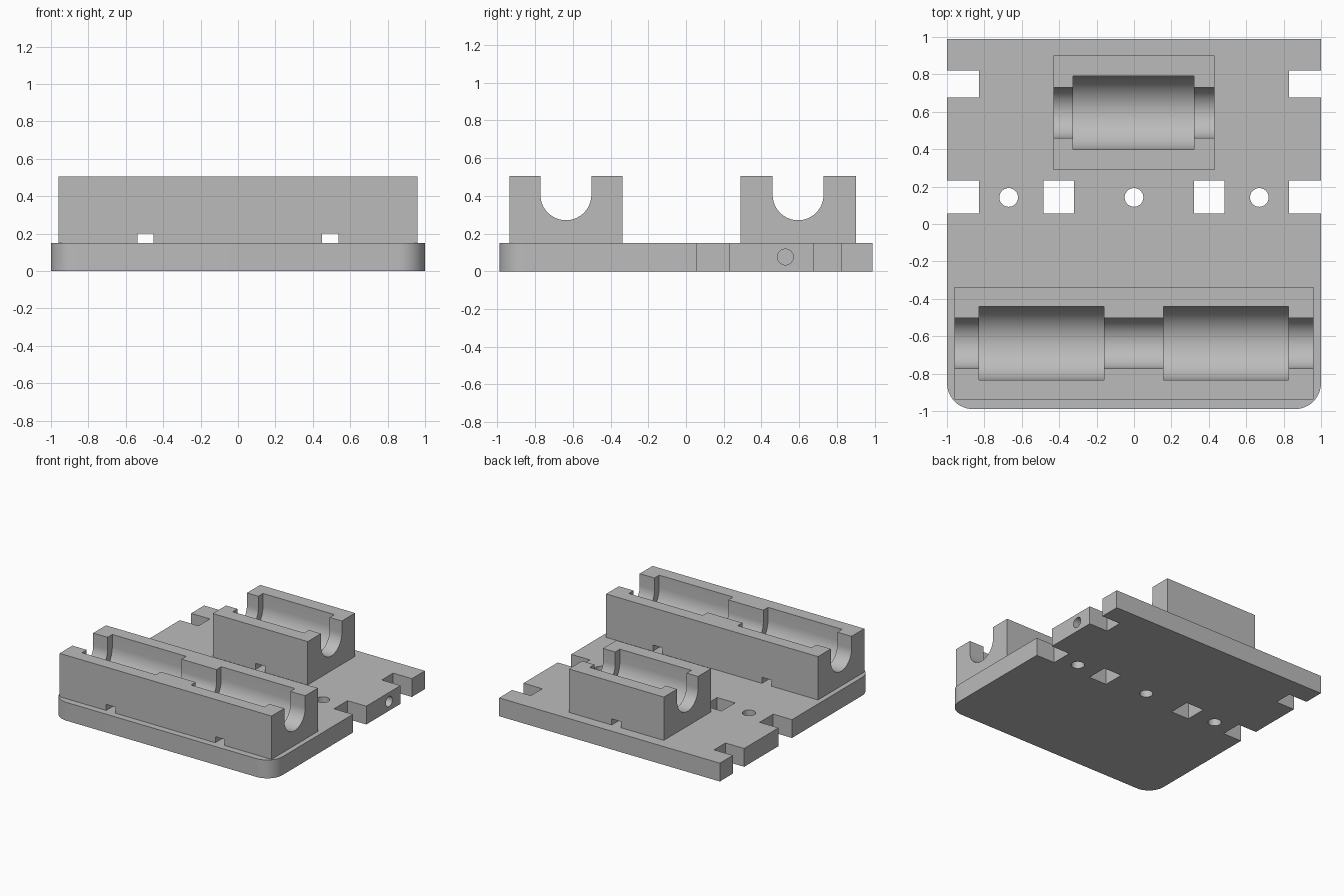
import bpy
import bmesh
from math import cos, sin, pi, radians

if "Cube" in bpy.data.objects:
    bpy.data.objects.remove(bpy.data.objects["Cube"], do_unlink=True)

GREY = (0.5, 0.5, 0.5, 1)
grey = bpy.data.materials.new("plain grey")
grey.use_nodes = True
grey.diffuse_color = GREY
grey.node_tree.nodes["Principled BSDF"].inputs["Base Color"].default_value = GREY

PLATE_TOP, BLOCK_TOP = 0.15, 0.505
HALF_DEPTH = 0.99


def arc(cu, cv, r, start, end, steps):
    """Points on an arc, angles in degrees."""
    angles = [radians(start + (end - start) * i / steps) for i in range(steps + 1)]
    return [(cu + r * cos(a), cv + r * sin(a)) for a in angles]


def rect(u0, u1, v0, v1):
    return [(u0, v0), (u1, v0), (u1, v1), (u0, v1)]


def prism(name, profile, axis, lo, hi):
    """Extrude a 2D profile along one axis between lo and hi."""
    place = {"x": lambda u, v, w: (w, u, v),
             "y": lambda u, v, w: (u, w, v),
             "z": lambda u, v, w: (u, v, w)}[axis]
    bm = bmesh.new()
    ends = [[bm.verts.new(place(u, v, w)) for u, v in profile] for w in (lo, hi)]
    bm.faces.new(ends[0])
    bm.faces.new(ends[1])
    n = len(profile)
    for i in range(n):
        j = (i + 1) % n
        bm.faces.new((ends[0][i], ends[0][j], ends[1][j], ends[1][i]))
    bmesh.ops.recalc_face_normals(bm, faces=bm.faces)
    mesh = bpy.data.meshes.new(name)
    bm.to_mesh(mesh)
    bm.free()
    mesh.materials.append(grey)
    obj = bpy.data.objects.new(name, mesh)
    bpy.context.collection.objects.link(obj)
    return obj


def select(obj):
    bpy.ops.object.select_all(action="DESELECT")
    obj.select_set(True)
    bpy.context.view_layer.objects.active = obj


def cut(target, profile, axis, lo, hi):
    """Subtract a prism from the target, then discard the cutter."""
    cutter = prism("cutter", profile, axis, lo, hi)
    cutter.hide_render = True
    select(target)
    mod = target.modifiers.new("cut", "BOOLEAN")
    mod.operation, mod.solver, mod.object = "DIFFERENCE", "EXACT", cutter
    bpy.ops.object.modifier_apply(modifier=mod.name)
    bpy.data.objects.remove(cutter, do_unlink=True)


def finish(obj):
    select(obj)
    bpy.ops.object.shade_smooth_by_angle(angle=radians(30))


# Base plate with rounded front corners
r = 0.14
outline = (arc(-1 + r, -HALF_DEPTH + r, r, 180, 270, 12)
           + arc(1 - r, -HALF_DEPTH + r, r, 270, 360, 12)
           + [(1, HALF_DEPTH), (-1, HALF_DEPTH)])
plate = prism("base_plate", outline, "z", 0, PLATE_TOP)

# Edge notches and square holes, on both sides
for u0, u1, v0, v1 in ((0.83, 1.1, 0.675, 0.822),
                       (0.83, 1.1, 0.057, 0.232),
                       (0.322, 0.484, 0.057, 0.232)):
    for a, b in ((u0, u1), (-u1, -u0)):
        cut(plate, rect(a, b, v0, v1), "z", -0.1, 0.3)

# Round holes through the plate and one blind hole in the left edge
for x in (-0.67, 0, 0.67):
    cut(plate, arc(x, 0.142, 0.05, 0, 350, 35), "z", -0.1, 0.3)
cut(plate, arc(0.527, 0.076, 0.042, 0, 350, 35), "x", 0.7, 1.1)
finish(plate)


def cradle(name, half_width, y0, y1, pockets, slots):
    """Block with a U channel along x, wider pockets and slots under it."""
    block = prism(name, rect(y0, y1, PLATE_TOP, BLOCK_TOP), "x", -half_width, half_width)
    mid = (y0 + y1) / 2

    def channel(radius, lo, hi):
        u = arc(mid, 0.406, radius, 180, 360, 32)
        cut(block, u + [(mid + radius, 0.7), (mid - radius, 0.7)], "x", lo, hi)

    channel(0.135, -half_width - 0.1, half_width + 0.1)
    for lo, hi in pockets:
        channel(0.196, lo, hi)
    for x in slots:
        cut(block, rect(x - 0.043, x + 0.043, 0.1, 0.2), "y", y0 - 0.1, y1 + 0.1)
    finish(block)


# Bearing cradles
cradle("front_cradle", 0.96, -0.937, -0.337,
       [(-0.83, -0.16), (0.157, 0.826)], [-0.495, 0.493])
cradle("rear_cradle", 0.43, 0.288, 0.901, [(-0.327, 0.32)], [0])
